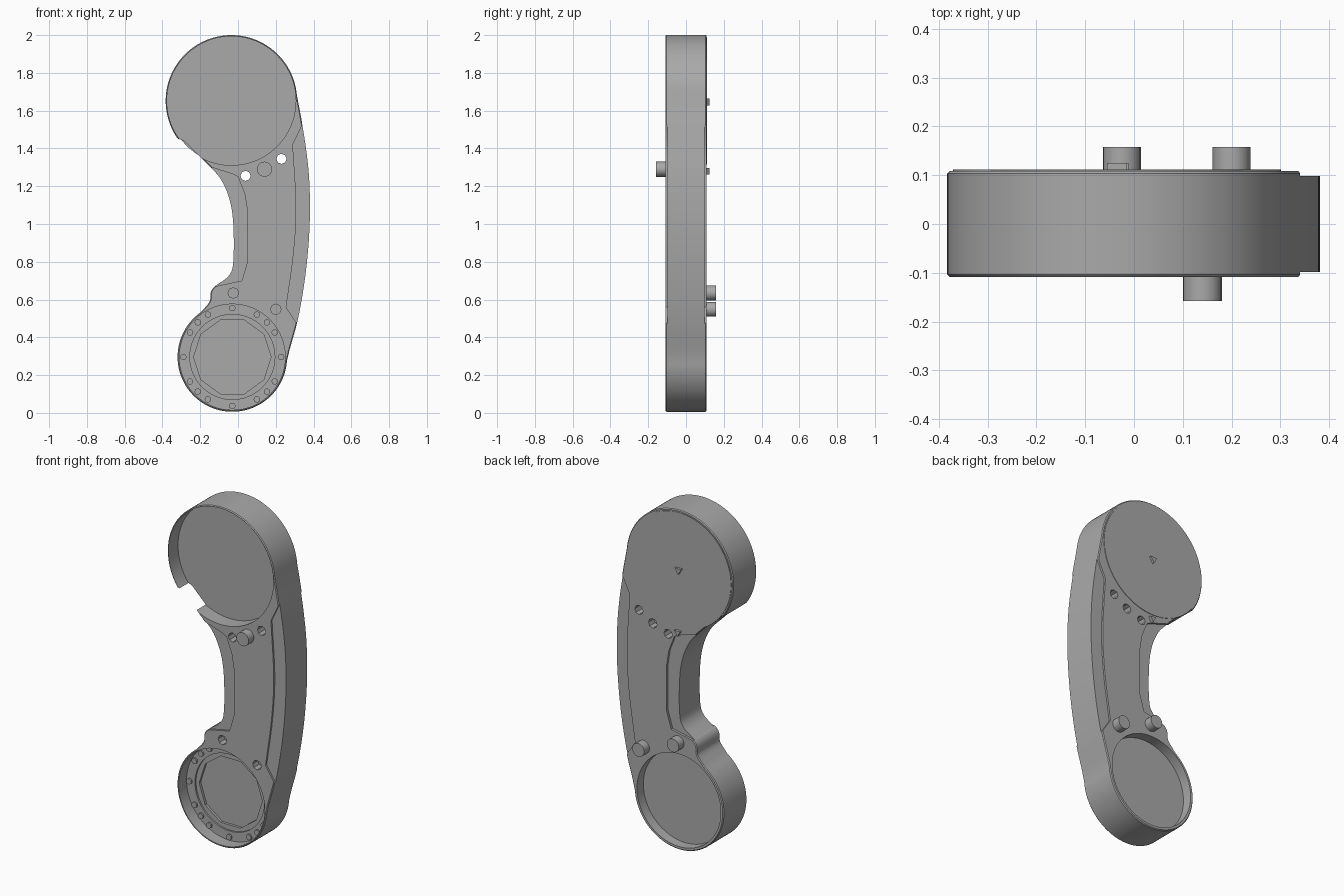
import bpy, bmesh, math
from math import cos, sin, radians
from mathutils import Vector

if "Cube" in bpy.data.objects:
    bpy.data.objects.remove(bpy.data.objects["Cube"], do_unlink=True)

grey = bpy.data.materials.new("plain grey")
grey.use_nodes = True
grey.diffuse_color = (0.4, 0.4, 0.4, 1)
grey.node_tree.nodes["Principled BSDF"].inputs["Base Color"].default_value = (0.4, 0.4, 0.4, 1)

TOP, BOTTOM = (-0.035, 1.652), (-0.03, 0.296)   # centres of the two round ends
FACE = 0.109                                    # half thickness


def arc(centre, r, a0=0, a1=360, n=64):
    full = a1 - a0 == 360
    steps = n if full else n + 1
    return [(centre[0] + r * cos(radians(a0 + (a1 - a0) * i / n)),
             centre[1] + r * sin(radians(a0 + (a1 - a0) * i / n))) for i in range(steps)]


def spline(points, n=5):
    """Smooth curve through the points, end points included."""
    p = [Vector(q) for q in points]
    p = [2 * p[0] - p[1]] + p + [2 * p[-1] - p[-2]]
    out = []
    for a, b, c, d in zip(p, p[1:], p[2:], p[3:]):
        for i in range(n):
            t = i / n
            out.append(0.5 * (2 * b + (c - a) * t + (2 * a - 5 * b + 4 * c - d) * t * t
                              + (3 * b - a - 3 * c + d) * t ** 3))
    return [tuple(q) for q in out] + [tuple(p[-2])]


def prism(name, outline, y0, y1):
    """Solid with an x-z outline, running from y0 to y1."""
    bm = bmesh.new()
    face = bm.faces.new([bm.verts.new((x, y0, z)) for x, z in outline])
    new = bmesh.ops.extrude_face_region(bm, geom=[face])["geom"]
    bmesh.ops.translate(bm, vec=(0, y1 - y0, 0),
                        verts=[g for g in new if isinstance(g, bmesh.types.BMVert)])
    bmesh.ops.recalc_face_normals(bm, faces=bm.faces)
    mesh = bpy.data.meshes.new(name)
    bm.to_mesh(mesh)
    bm.free()
    mesh.materials.append(grey)
    obj = bpy.data.objects.new(name, mesh)
    bpy.context.collection.objects.link(obj)
    return obj


def select(obj):
    bpy.ops.object.select_all(action='DESELECT')
    obj.select_set(True)
    bpy.context.view_layer.objects.active = obj


def soften(obj, width):
    select(obj)
    mod = obj.modifiers.new("edge", 'BEVEL')
    mod.width, mod.segments = width, 1
    mod.limit_method, mod.angle_limit = 'ANGLE', radians(60)
    bpy.ops.object.modifier_apply(modifier=mod.name)


def cut(obj, outline, y0, y1):
    tool = prism("cutter", outline, y0, y1)
    tool.hide_render = True
    select(obj)
    mod = obj.modifiers.new("cut", 'BOOLEAN')
    mod.operation, mod.solver, mod.object = 'DIFFERENCE', 'EXACT', tool
    bpy.ops.object.modifier_apply(modifier=mod.name)
    bpy.data.objects.remove(tool, do_unlink=True)


# Arm silhouette: upper round end, waist, lower round end, curved spine
waist = spline([(-0.285, 1.44), (-0.155, 1.31), (-0.09, 1.235), (-0.045, 1.13), (-0.025, 1.0),
                (-0.025, 0.8), (-0.05, 0.725), (-0.125, 0.668), (-0.145, 0.635),
                (-0.15, 0.59), (-0.195, 0.535)])
spine = spline([(0.272, 0.33), (0.318, 0.5), (0.353, 0.7), (0.374, 0.9), (0.381, 1.08),
                (0.376, 1.25), (0.36, 1.4), (0.335, 1.56)])
silhouette = (arc(TOP, 0.348, 5, 215) + waist + arc(BOTTOM, 0.29, 130, 360, 56)[:-1] + spine)
body = prism("arm_body", silhouette, -FACE, FACE)
soften(body, 0.005)

# Shallow steps along the waist and the spine, on both faces
waist_step = [(-0.3, 1.3), (-0.14, 1.30), (-0.03, 1.265), (0, 1.25), (0.035, 1.16), (0.05, 1.07),
              (0.05, 0.8), (0.02, 0.7), (-0.13, 0.668), (-0.3, 0.668)]
spine_step = ([(0.5, 1.6), (0.345, 1.535)]
              + spline([(0.29, 1.42), (0.308, 1.1), (0.295, 0.85), (0.255, 0.56)])
              + [(0.31, 0.475), (0.5, 0.4)])
for outline, depth in ((waist_step, 0.014), (spine_step, 0.011)):
    for side in (-1, 1):
        cut(body, outline, side * (FACE - depth), side * 0.2)

# Front cups, stepped polygonal well and back cup
cut(body, arc(TOP, 0.341, n=80), -0.2, -0.02)
cut(body, arc(BOTTOM, 0.28), -0.2, -0.035)
cut(body, arc(BOTTOM, 0.225), -0.2, -0.025)
cut(body, arc(BOTTOM, 0.205, 0, 360, 10), -0.2, -0.01)
cut(body, arc(BOTTOM, 0.272), 0.05, 0.2)

# Through holes and hexagonal sockets
upper_pins = [(0.04, 1.255), (0.23, 1.345)]
lower_pins = [(-0.025, 0.635), (0.2, 0.548)]
upper_peg = (0.14, 1.29)
for c in upper_pins:
    cut(body, arc(c, 0.027, n=8), -0.2, 0.2)
for c in lower_pins:
    cut(body, arc(c, 0.028, n=8), -0.2, -0.06)
cut(body, arc(upper_peg, 0.028, n=8), 0.06, 0.2)

# Locating pegs
parts = [body, prism("front_peg", arc(upper_peg, 0.04, n=20), -0.158, -0.09)]
for c in lower_pins:
    side = "left" if c[0] > 0 else "right"
    # the peg next to the waist sits a little in from the cup rim
    parts.append(prism(f"back_peg_{side}", arc(c, 0.039, n=20), 0.08, 0.158))

# Small studs around the lower ring
angles = sorted(list(range(0, 360, 30)) + list(range(45, 360, 90)))
for i, a in enumerate(angles):
    c = (BOTTOM[0] + 0.259 * cos(radians(a)), BOTTOM[1] + 0.259 * sin(radians(a)))
    parts.append(prism(f"ring_stud_{i + 1}", arc(c, 0.017, n=10), -0.045, -0.03))

# Back lid with a triangular pointer and a tab at its lower edge
parts.append(prism("back_lid", arc(TOP, 0.336, n=80), 0.1, FACE + 0.003))
parts.append(prism("lid_pointer", arc(TOP, 0.024, 30, 390, 3), 0.1, 0.125))
parts.append(prism("lid_tab", arc((-0.03, 1.285), 0.022, 30, 390, 3), 0.09, 0.125))

for obj in parts:
    select(obj)
    bpy.ops.object.shade_smooth_by_angle(angle=radians(30))
